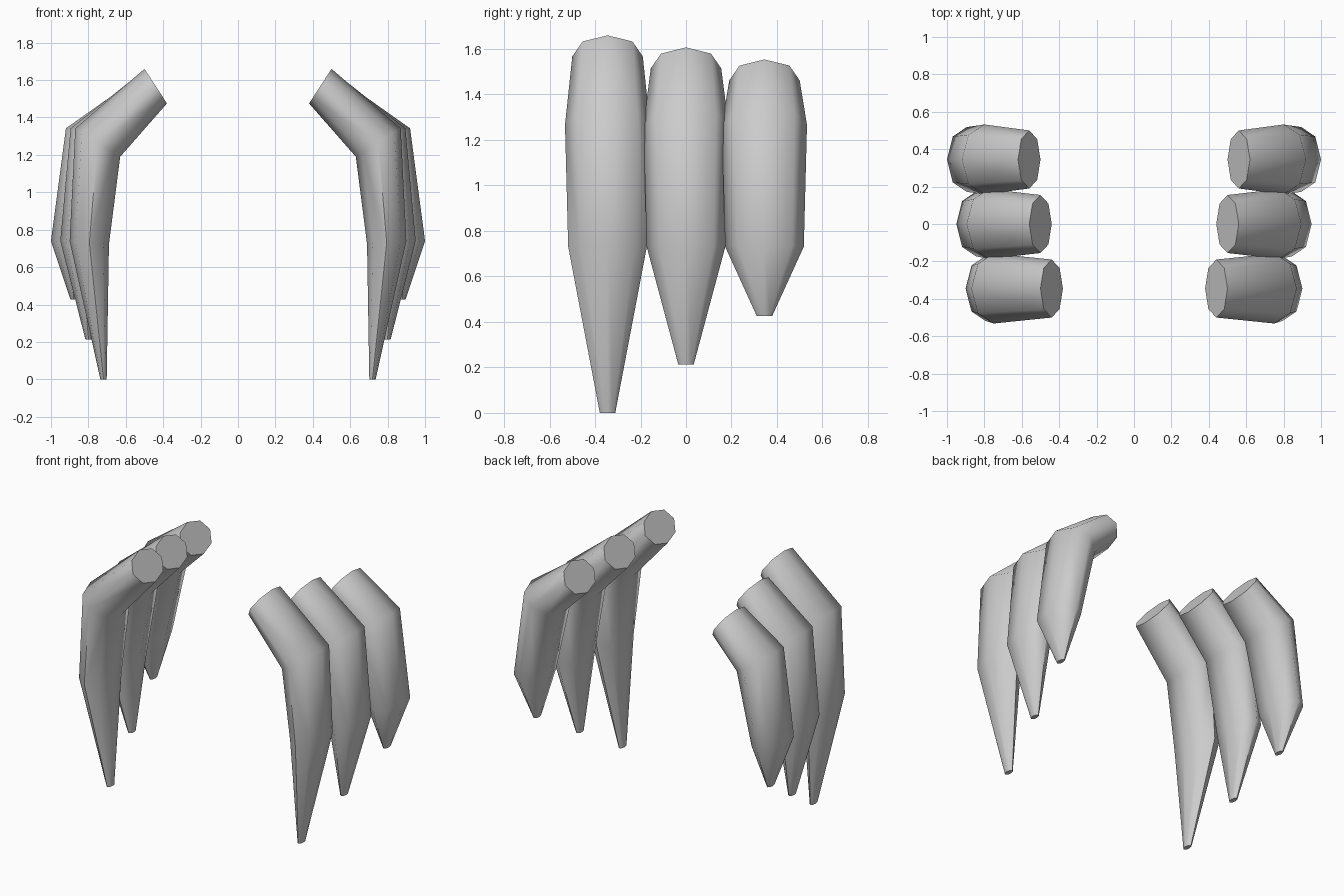
import bpy, bmesh, math

if "Cube" in bpy.data.objects:
    bpy.data.objects.remove(bpy.data.objects["Cube"])

SIDES = 8


def leg(name, y, k):
    # Four rings: (inner x, inner z, outer x, outer z, half width in y)
    rings = [
        (0.38 + 0.06 * k, 1.475 - 0.053 * k, 0.50 + 0.06 * k, 1.66 - 0.053 * k, 0.155),  # hip end
        (0.63 + 0.025 * k, 1.19, 0.87 + 0.025 * k, 1.342, 0.187),                        # elbow
        (0.69 + 0.05 * k, 0.722, 0.90 + 0.05 * k, 0.74, 0.173),                          # knee
        (0.702 + 0.08 * k, 0.213 * k, 0.736 + 0.08 * k, 0.213 * k, 0.034),               # tip
    ]
    bm = bmesh.new()
    loops = []
    for xi, zi, xo, zo, w in rings:
        loop = []
        for i in range(SIDES):
            a = math.tau * i / SIDES
            t = 0.5 + 0.5 * math.cos(a)
            loop.append(bm.verts.new((xi + (xo - xi) * t,
                                      y + w * math.sin(a),
                                      zi + (zo - zi) * t)))
        loops.append(loop)
    for a, b in zip(loops, loops[1:]):
        for i in range(SIDES):
            j = (i + 1) % SIDES
            bm.faces.new((a[i], a[j], b[j], b[i]))
    bm.faces.new(loops[0])
    bm.faces.new(loops[-1])
    bmesh.ops.recalc_face_normals(bm, faces=bm.faces)
    mesh = bpy.data.meshes.new(name)
    bm.to_mesh(mesh)
    bm.free()
    ob = bpy.data.objects.new(name, mesh)
    bpy.context.collection.objects.link(ob)

    # Soft sides, crisp end caps
    bpy.ops.object.select_all(action='DESELECT')
    ob.select_set(True)
    bpy.context.view_layer.objects.active = ob
    bpy.ops.object.shade_smooth_by_angle(angle=math.radians(65))

    # Matching leg on the other side
    mirror = ob.modifiers.new("Mirror", 'MIRROR')
    mirror.use_axis = (True, False, False)
    mirror.use_mirror_merge = False


# Three pairs, getting shorter and wider toward the back
for k, name in enumerate(("front_legs", "middle_legs", "back_legs")):
    leg(name, -0.345 + 0.345 * k, k)
